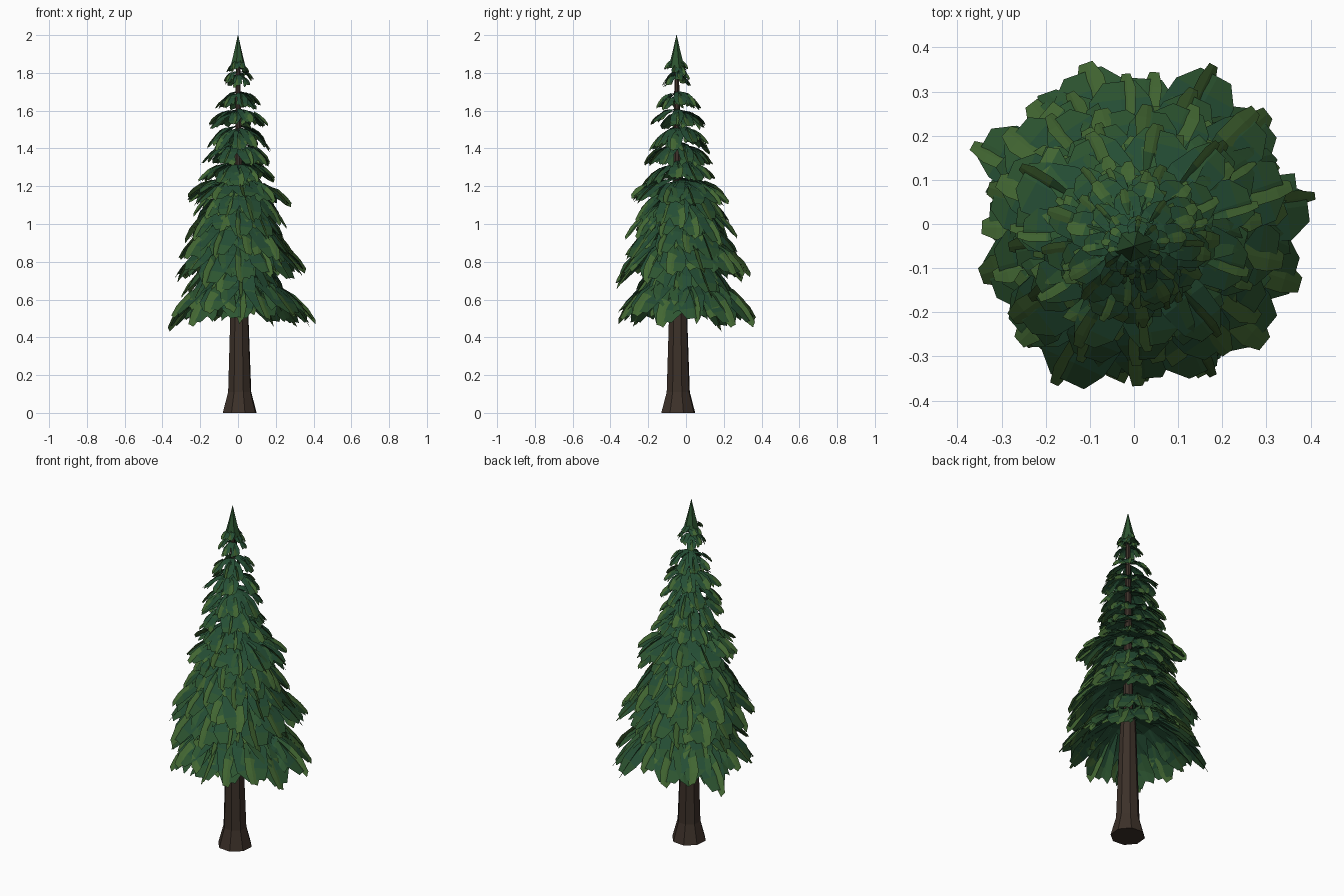
import bpy, bmesh, math, random
from mathutils import Vector

if "Cube" in bpy.data.objects:
    bpy.data.objects.remove(bpy.data.objects["Cube"])

random.seed(8)


def material(name, rgb):
    m = bpy.data.materials.new(name)
    m.diffuse_color = (*rgb, 1)
    m.use_nodes = True
    m.node_tree.nodes["Principled BSDF"].inputs["Base Color"].default_value = m.diffuse_color
    return m


bark = material("bark", (0.045, 0.03, 0.022))
greens = [material("deep_green", (0.018, 0.075, 0.035)),
          material("mid_green", (0.026, 0.09, 0.03)),
          material("tip_green", (0.055, 0.135, 0.032))]


def finish(bm, name, mats):
    me = bpy.data.meshes.new(name)
    bm.to_mesh(me)
    bm.free()
    for m in mats:
        me.materials.append(m)
    ob = bpy.data.objects.new(name, me)
    bpy.context.collection.objects.link(ob)
    return ob


def lathe(name, profile, sides, mats):
    """Faceted solid through rings of (radius, x, y, z)."""
    bm = bmesh.new()
    rings = []
    for r, x, y, z in profile:
        rings.append([bm.verts.new((x + r * math.cos(math.tau * i / sides + 0.3),
                                    y + r * math.sin(math.tau * i / sides + 0.3), z))
                      for i in range(sides)])
    for a, b in zip(rings, rings[1:]):
        for i in range(sides):
            j = (i + 1) % sides
            bm.faces.new((a[i], a[j], b[j], b[i]))
    bm.faces.new(rings[0][::-1])
    bm.faces.new(rings[-1])
    return finish(bm, name, mats)


def leaf(bm, path, side, width, mats, shape):
    """Softly folded blunt blade: a ridge along the path, edges falling away."""
    rows = []
    sag = Vector((0, 0, -0.15))
    for p, w in zip(path, shape):
        h = w * width / 2
        k = random.uniform(0.85, 1.15)
        rows.append([bm.verts.new(p - side * h * k + sag * h), bm.verts.new(p),
                     bm.verts.new(p + side * h / k + sag * h)])
    for a, b, m in zip(rows, rows[1:], mats):
        for i in (0, 1):
            f = bm.faces.new((a[i], b[i], b[i + 1], a[i + 1]))
            f.material_index = m


def branch(bm, c, ang, length, drop, width):
    """Domed main blade with splayed side leaflets and a tilted tip leaflet."""
    def at(t, a, lift=0):
        return c + Vector((math.cos(a) * length * t, math.sin(a) * length * t,
                           lift - drop * t ** 2.3))

    side = Vector((-math.sin(ang), math.cos(ang), 0))
    leaf(bm, [at(t, ang) for t in (0.05, 0.35, 0.65, 0.88, 1)], side, width,
         (0, 0, 0, 1), (0.4, 0.8, 1.05, 0.95, 0.5))
    for s in (-1, 1):
        a = ang + s * random.uniform(0.12, 0.3)
        e = random.uniform(0.75, 1.0)
        tilt = (side + Vector((0, 0, -s * random.uniform(0.2, 0.8)))).normalized()
        leaf(bm, [at(0.42 * e, ang), at(0.68 * e, ang * 0.5 + a * 0.5),
                  at(0.9 * e, ang * 0.15 + a * 0.85, -0.006), at(e, a, -0.012)],
             tilt, width * 0.62, (0, 1, random.choice((1, 2))), (0.35, 0.9, 1, 0.5))
    # tip leaflet, rolled on edge by a random amount
    s = random.choice((-1, 1))
    tilt = (side + Vector((0, 0, s * random.uniform(0.3, 1.6)))).normalized()
    leaf(bm, [at(t, ang + s * 0.05, 0.008) for t in (0.55, 0.78, 0.95, 1.05)],
         tilt, width * 0.45, (1, 2, 2), (0.3, 0.9, 1, 0.5))


# trunk: flared foot, thick bole, thin leader
lathe("trunk", [(0.094, 0.009, -0.041, 0), (0.064, 0.009, -0.041, 0.11),
                (0.049, 0.007, -0.042, 0.55), (0.042, 0.005, -0.042, 0.71),
                (0.027, 0.005, -0.042, 0.74), (0.02, 0.003, -0.045, 1.3),
                (0.012, 0, -0.05, 1.86)], 8, [bark])

# branch whorls: root height, tip height, radius, branch count
tiers = [(0.72, 0.50, 0.365, 15), (0.82, 0.61, 0.27, 10), (0.94, 0.73, 0.345, 14),
         (1.03, 0.83, 0.30, 12), (1.12, 0.93, 0.26, 11), (1.19, 1.03, 0.235, 10),
         (1.235, 1.13, 0.265, 11), (1.33, 1.23, 0.185, 9), (1.42, 1.32, 0.18, 9),
         (1.51, 1.41, 0.155, 9), (1.60, 1.52, 0.145, 8),
         (1.69, 1.62, 0.11, 8), (1.80, 1.75, 0.072, 7), (1.855, 1.81, 0.064, 7)]
bm = bmesh.new()
for zr, zt, rad, n in tiers:
    k = (zr - 0.72) / 1.135
    centre = Vector((0.004 * (1 - k), -0.008 * (1 - k) - 0.05 * k, zr))
    turn = random.uniform(0, math.tau)
    for i in range(n):
        ang = turn + math.tau * (i + random.uniform(-0.2, 0.2)) / n
        s = random.uniform(0.9, 1.1)
        branch(bm, centre + Vector((0, 0, random.uniform(-0.015, 0.015))), ang,
               rad * s, (zr - zt) * s * random.uniform(0.85, 1.15),
               (rad * 0.39 + 0.015) * random.uniform(0.85, 1.15))
finish(bm, "foliage", greens)

# pointed crown
lathe("crown_tip", [(0.044, 0, -0.05, 1.825), (0.022, 0, -0.05, 1.91),
                    (0.001, 0, -0.05, 2.0)], 6, [greens[1]])
